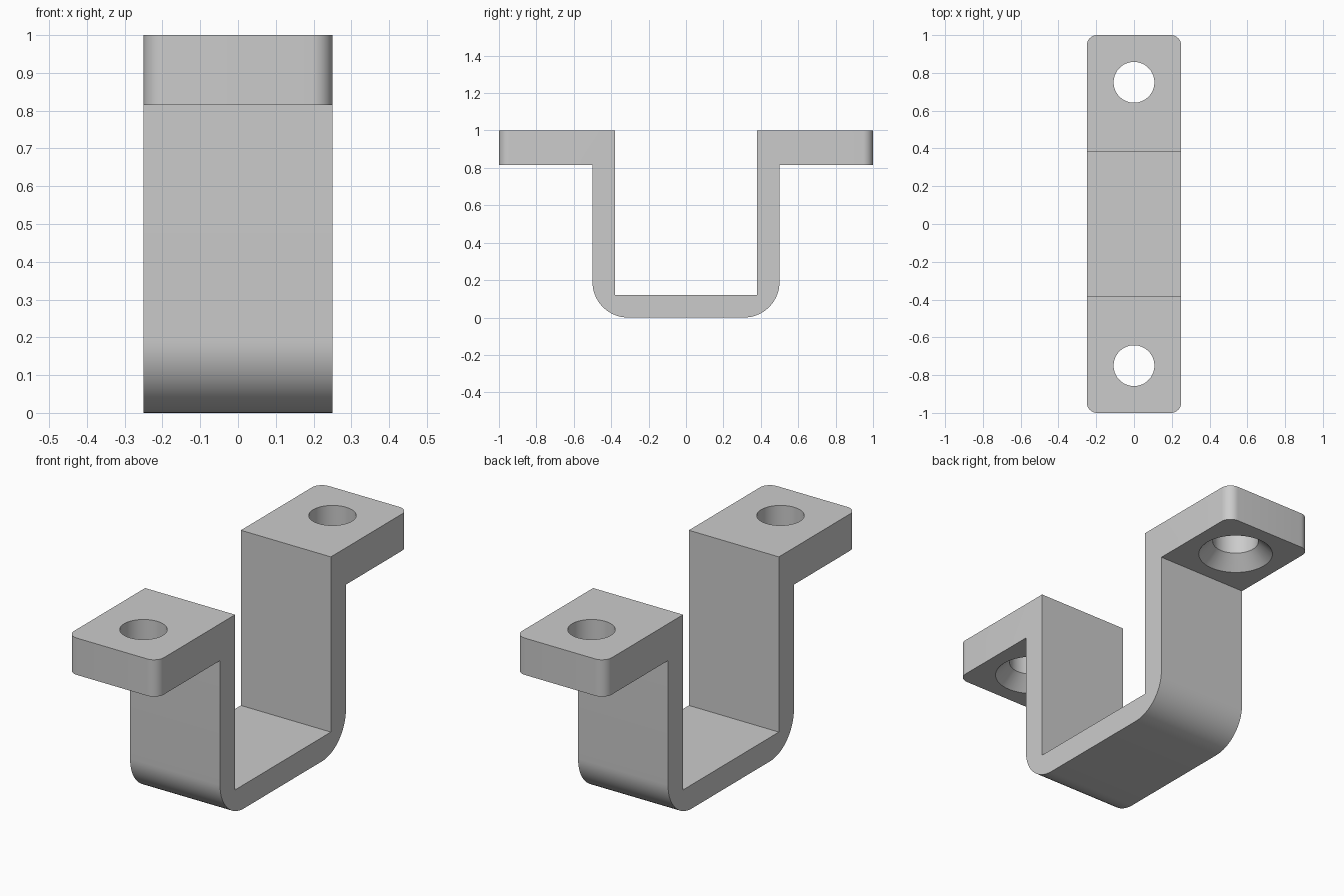
import bpy, bmesh
from math import cos, sin, tau, radians

if "Cube" in bpy.data.objects:
    bpy.data.objects.remove(bpy.data.objects["Cube"], do_unlink=True)

HALF_WIDTH = 0.25
OUTER, INNER = 0.5, 0.38
FLOOR, TAB_BOTTOM, TOP = 0.12, 0.815, 1.0
HOLE_Y, HOLE_R, SINK_R = 0.75, 0.108, 0.175
SINK_DEPTH = SINK_R - HOLE_R

grey = bpy.data.materials.new("plain_grey")
grey.use_nodes = True
colour = (0.6, 0.6, 0.6, 1)
grey.diffuse_color = colour
grey.node_tree.nodes["Principled BSDF"].inputs["Base Color"].default_value = colour


def make_object(name, bm):
    bmesh.ops.recalc_face_normals(bm, faces=bm.faces)
    mesh = bpy.data.meshes.new(name)
    bm.to_mesh(mesh)
    bm.free()
    obj = bpy.data.objects.new(name, mesh)
    bpy.context.collection.objects.link(obj)
    return obj


def round_edges(bm, rule, radius, segments):
    edges = [e for e in bm.edges if rule(*(v.co for v in e.verts))]
    bmesh.ops.bevel(bm, geom=edges, offset=radius, segments=segments,
                    profile=0.5, affect='EDGES')


# Strap: mirrored hat-shaped profile extruded across the width
half = [(OUTER, 0), (OUTER, TAB_BOTTOM), (1, TAB_BOTTOM), (1, TOP),
        (INNER, TOP), (INNER, FLOOR)]
profile = half + [(-y, z) for y, z in reversed(half)]
bm = bmesh.new()
side = bm.faces.new([bm.verts.new((-HALF_WIDTH, y, z)) for y, z in profile])
out = bmesh.ops.extrude_face_region(bm, geom=[side])
bmesh.ops.translate(bm, vec=(2 * HALF_WIDTH, 0, 0),
                    verts=[g for g in out["geom"] if isinstance(g, bmesh.types.BMVert)])

# Rounded bends at the base, rounded vertical corners at the tab ends
round_edges(bm, lambda a, b: max(a.z, b.z) < 0.01 and abs(a.x - b.x) > 0.1, 0.19, 16)
round_edges(bm, lambda a, b: min(abs(a.y), abs(b.y)) > 0.99 and abs(a.z - b.z) > 0.1,
            0.055, 10)
bracket = make_object("mounting_bracket", bm)
bracket.data.materials.append(grey)

# Screw holes: straight bore with a countersink from below
bm = bmesh.new()
SIDES, EXTRA = 64, 0.03
stack = [(SINK_R + EXTRA, TAB_BOTTOM - EXTRA), (HOLE_R, TAB_BOTTOM + SINK_DEPTH),
         (HOLE_R, TOP + EXTRA)]
for y in (-HOLE_Y, HOLE_Y):
    rings = [[bm.verts.new((r * cos(tau * i / SIDES), y + r * sin(tau * i / SIDES), z))
              for i in range(SIDES)] for r, z in stack]
    for low, high in zip(rings, rings[1:]):
        for i in range(SIDES):
            j = (i + 1) % SIDES
            bm.faces.new((low[i], low[j], high[j], high[i]))
    bm.faces.new(rings[0])
    bm.faces.new(rings[-1])
cutter = make_object("hole_cutter", bm)
cutter.data.materials.append(grey)
cutter.hide_render = True

cut = bracket.modifiers.new("screw_holes", 'BOOLEAN')
cut.operation = 'DIFFERENCE'
cut.solver = 'EXACT'
cut.object = cutter

bpy.ops.object.select_all(action='DESELECT')
bracket.select_set(True)
bpy.context.view_layer.objects.active = bracket
bpy.ops.object.modifier_apply(modifier=cut.name)
bpy.data.objects.remove(cutter, do_unlink=True)
bpy.ops.object.shade_smooth_by_angle(angle=radians(30))
